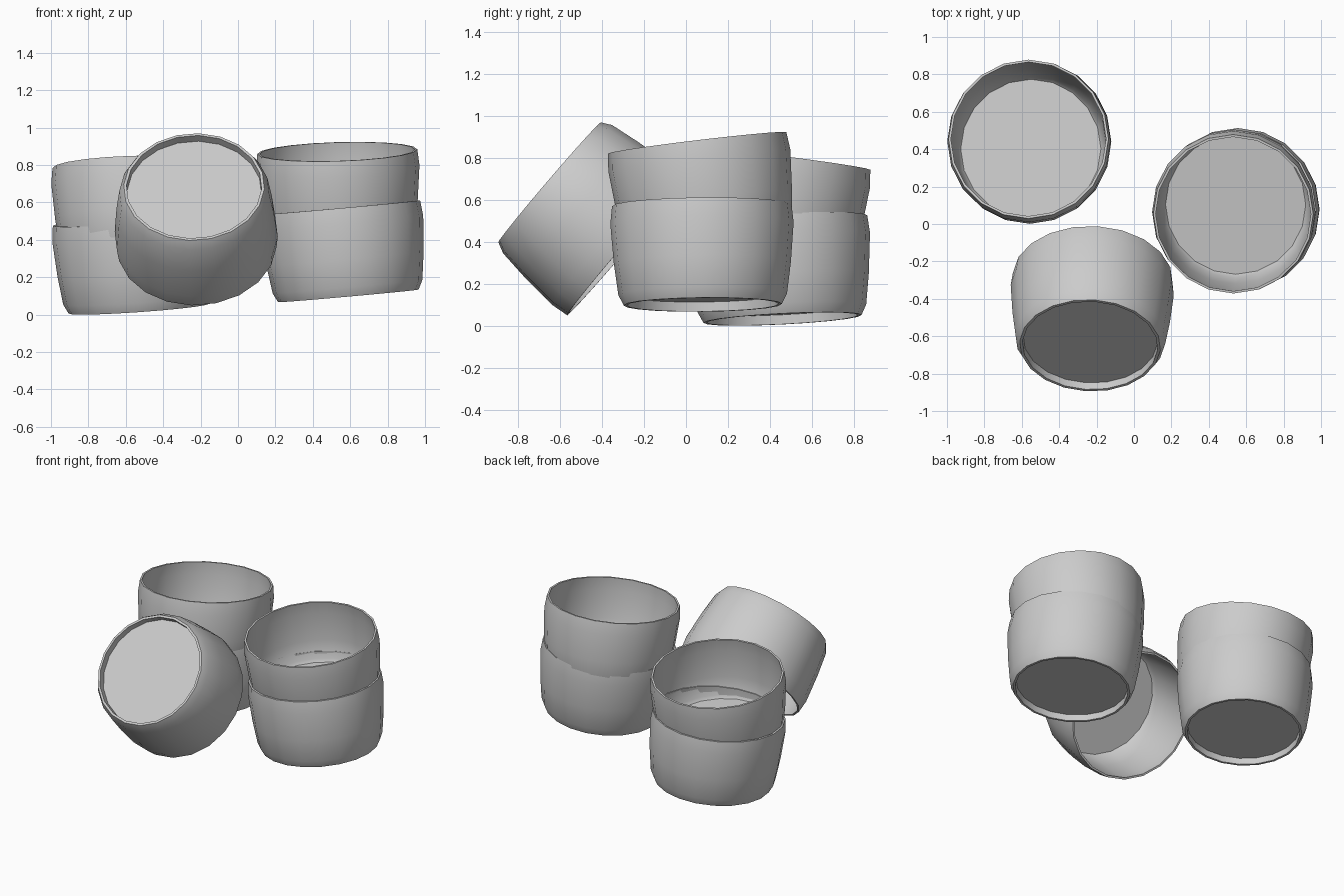
import bpy, bmesh
from math import pi, cos, sin, radians
from mathutils import Vector

if "Cube" in bpy.data.objects:
    bpy.data.objects.remove(bpy.data.objects["Cube"])

SIDES = 20
# Cup cross-section (radius, height): recessed base, foot ring, outer wall, lip, inner wall, floor
PROFILE = [(0.36, 0.045), (0.362, 0), (0.377, 0), (0.402, 0.05), (0.422, 0.2), (0.437, 0.39),
           (0.428, 0.475), (0.415, 0.475), (0.424, 0.39), (0.41, 0.2), (0.39, 0.075), (0.375, 0.055)]


def make_cup_mesh():
    bm = bmesh.new()
    rings = []
    for r, h in PROFILE:
        rings.append([bm.verts.new((r * cos(2 * pi * i / SIDES), r * sin(2 * pi * i / SIDES), h))
                      for i in range(SIDES)])
    for a, b in zip(rings, rings[1:]):
        for i in range(SIDES):
            j = (i + 1) % SIDES
            bm.faces.new((a[i], a[j], b[j], b[i]))
    bm.faces.new(list(reversed(rings[0])))   # recessed outer base
    bm.faces.new(rings[-1])                  # inner floor
    bmesh.ops.recalc_face_normals(bm, faces=bm.faces[:])
    mesh = bpy.data.meshes.new("cup")
    bm.to_mesh(mesh)
    bm.free()
    return mesh


cup_mesh = make_cup_mesh()


def place_cup(name, base, axis):
    """Stand a cup on its base centre with its opening along axis."""
    ob = bpy.data.objects.new(name, cup_mesh)
    bpy.context.collection.objects.link(ob)
    ob.location = base
    ob.rotation_mode = 'QUATERNION'
    ob.rotation_quaternion = Vector((0, 0, 1)).rotation_difference(Vector(axis))
    return ob


# Two leaning stacks of two cups, plus one tipped cup in front
cups = [
    place_cup("left_stack_lower_cup", (-0.53, 0.46, 0.032), (-0.07, -0.05, 1)),
    place_cup("left_stack_upper_cup", (-0.55, 0.395, 0.325), (-0.03, 0.125, 1)),
    place_cup("right_stack_lower_cup", (0.59, 0.08, 0.1), (-0.09, -0.01, 1)),
    place_cup("right_stack_upper_cup", (0.545, 0.11, 0.4), (-0.03, -0.12, 1)),
    place_cup("tipped_cup", (-0.235, -0.65, 0.683), (0.03, 0.76, -0.65)),
]

# Smooth sides, crisp base and lip
bpy.ops.object.select_all(action='DESELECT')
cups[0].select_set(True)
bpy.context.view_layer.objects.active = cups[0]
bpy.ops.object.shade_smooth_by_angle(angle=radians(35))
